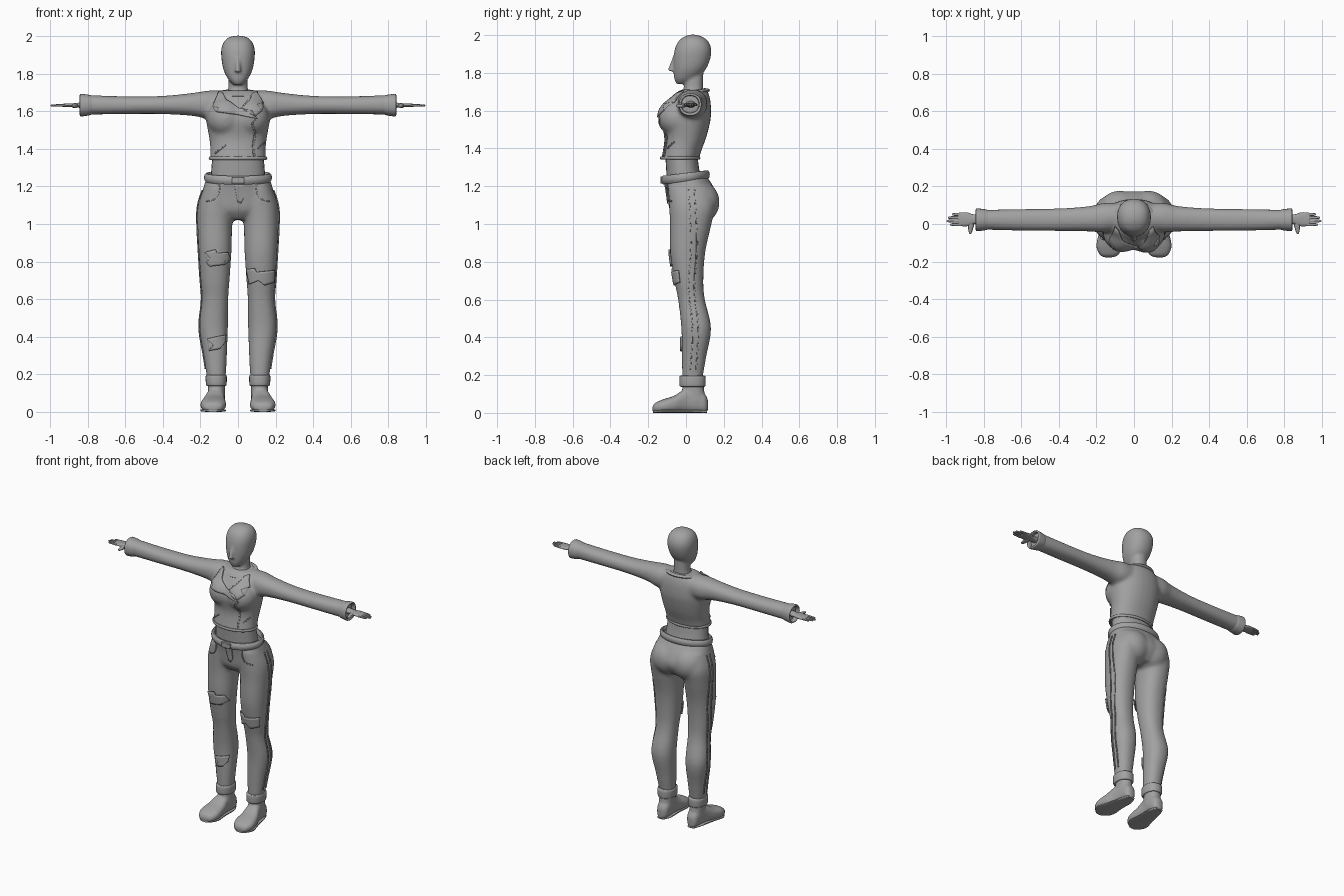
import bpy, bmesh, math
from mathutils import Vector

cube = bpy.data.objects.get("Cube")
if cube:
    bpy.data.objects.remove(cube)

grey = bpy.data.materials.new("mid_grey")
grey.use_nodes = True
COLOR = (0.36, 0.36, 0.36, 1)
grey.diffuse_color = COLOR
grey.node_tree.nodes["Principled BSDF"].inputs["Base Color"].default_value = COLOR


def finish(name, bm, voxel=0, smooth=0):
    """Turn a bmesh into an object; voxel size fuses overlapping volumes."""
    bmesh.ops.recalc_face_normals(bm, faces=bm.faces)
    me = bpy.data.meshes.new(name)
    bm.to_mesh(me)
    bm.free()
    me.materials.append(grey)
    ob = bpy.data.objects.new(name, me)
    bpy.context.collection.objects.link(ob)
    bpy.ops.object.select_all(action='DESELECT')
    ob.select_set(True)
    bpy.context.view_layer.objects.active = ob
    bpy.ops.object.shade_smooth_by_angle(angle=math.radians(40))
    if voxel:
        mod = ob.modifiers.new("fuse", 'REMESH')
        mod.mode, mod.voxel_size, mod.use_smooth_shade = 'VOXEL', voxel, True
        soft = ob.modifiers.new("soften", 'SMOOTH')
        soft.factor, soft.iterations = 0.5, smooth
    return ob


def catmull(rows, steps):
    out = []
    for i in range(len(rows) - 1):
        p = [rows[max(0, min(len(rows) - 1, i + k))] for k in (-1, 0, 1, 2)]
        for s in range(steps):
            t = s / steps
            out.append([0.5 * (2 * b + (c - a) * t + (2*a - 5*b + 4*c - d) * t*t
                               + (3*b - a - 3*c + d) * t**3) for a, b, c, d in zip(*p)])
    return out + [list(rows[-1])]


def loft(bm, axis, rows, steps=4, n=28, power=0.9, caps=True):
    """Rows are (station, a_min, a_max, b_min, b_max) across the given axis."""
    rings = []
    for t, a0, a1, b0, b1 in catmull(rows, steps):
        ring = []
        for k in range(n):
            c, s = math.cos(math.tau * k / n), math.sin(math.tau * k / n)
            a = (a0 + a1) / 2 + (a1 - a0) / 2 * math.copysign(abs(c) ** power, c)
            b = (b0 + b1) / 2 + (b1 - b0) / 2 * math.copysign(abs(s) ** power, s)
            ring.append(bm.verts.new({'x': (t, a, b), 'y': (a, t, b), 'z': (a, b, t)}[axis]))
        rings.append(ring)
    for r, q in zip(rings, rings[1:]):
        for k in range(n):
            bm.faces.new((r[k], r[k - 1], q[k - 1], q[k]))
    if caps:
        bm.faces.new(rings[0])
        bm.faces.new(rings[-1])


def ball(bm, centre, size):
    made = bmesh.ops.create_uvsphere(bm, u_segments=24, v_segments=16, radius=1)
    for v in made['verts']:
        v.co = Vector(centre) + Vector([c * s for c, s in zip(v.co, size)])


def centred(rows):
    return [(z, -w, w, f, b) for z, w, f, b in rows]


def mirror_x(bm):
    geom = bm.verts[:] + bm.edges[:] + bm.faces[:]
    for v in bmesh.ops.duplicate(bm, geom=geom)['geom']:
        if isinstance(v, bmesh.types.BMVert):
            v.co.x *= -1


# Head with nose, and neck with upper chest
bm = bmesh.new()
loft(bm, 'z', centred([(1.742, .025, -.05, .02), (1.77, .052, -.062, .06), (1.82, .077, -.066, .105),
                       (1.88, .088, -.066, .13), (1.93, .089, -.058, .133), (1.97, .075, -.038, .115),
                       (1.992, .05, -.008, .085), (2.002, .015, .02, .05)]))
loft(bm, 'z', centred([(1.81, .018, -.096, -.03), (1.83, .015, -.092, -.03), (1.89, .009, -.068, -.03)]))
loft(bm, 'z', centred([(1.62, .08, -.04, .09), (1.68, .07, -.035, .095), (1.72, .052, -.012, .09),
                       (1.81, .05, -.01, .092)]))
finish("head_and_neck", bm, .007, 6)

# Fitted jacket: torso, bust and sleeves fused into one
bm = bmesh.new()
for side in (-1, 1):
    ball(bm, (side * .066, -.045, 1.562), (.1, .1, .1))
    loft(bm, 'x', [(side * x, f, b, lo, hi) for x, f, b, lo, hi in
                   [(.08, -.03, .11, 1.57, 1.71), (.16, -.045, .112, 1.56, 1.71),
                    (.24, -.04, .095, 1.575, 1.698), (.4, -.037, .083, 1.585, 1.682),
                    (.6, -.036, .08, 1.585, 1.68), (.82, -.03, .075, 1.582, 1.687)]])
loft(bm, 'z', centred([(1.345, .15, -.132, .07), (1.39, .147, -.122, .082), (1.46, .154, -.115, .108),
                       (1.55, .17, -.133, .13), (1.6, .168, -.12, .133), (1.65, .155, -.09, .13),
                       (1.69, .13, -.058, .12), (1.712, .09, -.025, .108)]))
jacket = finish("jacket", bm, .009, 14)

# Bare waist between jacket and trousers
bm = bmesh.new()
loft(bm, 'z', centred([(1.2, .15, -.1, .09), (1.29, .142, -.105, .07), (1.37, .136, -.11, .06)]))
finish("waist", bm)

# Trousers: legs, pelvis and seat fused into one
bm = bmesh.new()
for side in (-1, 1):
    rows = [(.17, .115, .049, -.02, .085), (.3, .121, .062, -.022, .108), (.45, .13, .076, -.025, .133),
            (.6, .122, .07, -.042, .1), (.7, .122, .077, -.062, .092), (.85, .122, .087, -.084, .102),
            (1.0, .123, .093, -.085, .135), (1.1, .115, .098, -.09, .155), (1.2, .1, .08, -.095, .13)]
    loft(bm, 'z', [(z, side * c - r, side * c + r, f, b) for z, c, r, f, b in rows])
    ball(bm, (side * .075, .07, 1.115), (.115, .108, .115))
loft(bm, 'z', centred([(1.025, .08, -.05, .125), (1.07, .17, -.085, .16), (1.12, .195, -.095, .175),
                       (1.18, .188, -.103, .155), (1.25, .168, -.118, .113)]))
trousers = finish("trousers", bm, .009, 12)


def band(name, stations, tilt=0, segments=56):
    """Closed band: a profile of (radius offset, z) swept around an oval."""
    w, f, b, profile = stations
    bm = bmesh.new()
    rings = []
    for k in range(segments):
        c, s = math.cos(math.tau * k / segments), math.sin(math.tau * k / segments)
        rings.append([bm.verts.new(((w + o) * c, (f + b) / 2 + ((b - f) / 2 + o) * s, z + tilt * s))
                      for o, z in profile])
    m = len(profile)
    for k in range(segments):
        for j in range(m):
            bm.faces.new((rings[k - 1][j - 1], rings[k][j - 1], rings[k][j], rings[k - 1][j]))
    return finish(name, bm)


def round_profile(r, h, z):
    return [(r * math.cos(math.tau * i / 10), z + h * math.sin(math.tau * i / 10)) for i in range(10)]


# Belt, jacket hem, neckline and flat collar
band("belt", (.167, -.118, .112, round_profile(.014, .024, 1.247)), .014)
band("jacket_hem", (.15, -.132, .07, round_profile(.006, .009, 1.35)))
band("neckline", (.072, -.055, .1, round_profile(.01, .01, 1.688)), .022)
band("collar", (.1, -.055, .112, round_profile(.014, .01, 1.694)), .014)

# Belt buckle
bm = bmesh.new()
bmesh.ops.create_cube(bm, size=1)
for v in bm.verts:
    v.co = (v.co.x * .07, v.co.y * .012 - .13, v.co.z * .036 + 1.233)
bmesh.ops.bevel(bm, geom=bm.edges[:], offset=.003, segments=1, affect='EDGES')
finish("belt_buckle", bm)

# Open, flaring sleeve cuffs
bm = bmesh.new()
loft(bm, 'x', [(.775, -.028, .073, 1.585, 1.683), (.79, -.033, .078, 1.579, 1.687),
               (.825, -.037, .082, 1.573, 1.692), (.84, -.036, .081, 1.574, 1.691),
               (.838, -.026, .071, 1.585, 1.681), (.8, -.022, .067, 1.589, 1.677)], caps=False)
mirror_x(bm)
finish("sleeve_cuffs", bm)

# Hands: palm, four fingers and a thumb
bm = bmesh.new()
loft(bm, 'x', [(.8, .0, .05, 1.615, 1.655), (.85, .0, .05, 1.619, 1.645), (.89, -.012, .062, 1.622, 1.642),
               (.93, -.01, .06, 1.623, 1.64), (.938, -.004, .055, 1.626, 1.637)], n=16)
for y, tip in ((-.003, .98), (.016, .997), (.034, .99), (.051, .97)):
    loft(bm, 'x', [(.92, y - .009, y + .009, 1.624, 1.639), (tip - .012, y - .007, y + .007, 1.625, 1.637),
                   (tip, y - .003, y + .003, 1.628, 1.634)], n=10)
loft(bm, 'y', [(-.052, .868, .876, 1.622, 1.63), (-.042, .862, .88, 1.617, 1.634),
               (-.01, .852, .885, 1.617, 1.639), (.02, .845, .89, 1.622, 1.64)], n=10)
mirror_x(bm)
finish("hands", bm)

# Boots: foot and ankle shaft fused, with sole and ankle cuff
bm = bmesh.new()
loft(bm, 'y', [(-.178, .115, .155, .008, .03), (-.165, .083, .182, .002, .052), (-.12, .064, .2, 0, .072),
               (-.06, .066, .19, .0, .092), (.0, .072, .168, .0, .13), (.06, .07, .158, .0, .13),
               (.1, .078, .15, .0, .1), (.116, .1, .13, .01, .07)], power=.78)
loft(bm, 'z', [(.06, .068, .162, -.04, .108), (.12, .07, .16, -.02, .096), (.19, .068, .162, -.02, .092)])
mirror_x(bm)
finish("boots", bm, .007, 4)
bm = bmesh.new()
loft(bm, 'y', [(-.176, .11, .16, 0, .014), (-.15, .078, .188, 0, .016), (-.11, .064, .2, 0, .016),
               (-.03, .07, .178, 0, .016), (.06, .07, .158, 0, .016), (.11, .09, .14, 0, .016)], power=.6)
mirror_x(bm)
finish("boot_soles", bm)
bm = bmesh.new()
loft(bm, 'z', [(.138, .068, .162, -.026, .095), (.145, .061, .17, -.034, .103),
               (.19, .06, .172, -.035, .104), (.197, .068, .164, -.028, .096)])
mirror_x(bm)
finish("boot_cuffs", bm)


def plate(name, outlines, target, side=0, lift=.004):
    """Thin plates wrapped on the target from the front, or from a side (+1/-1)."""
    bm = bmesh.new()
    for pts in outlines:
        bm.faces.new([bm.verts.new((side * .5, a, z) if side else (a, -.5, z)) for a, z in pts])
    bmesh.ops.triangulate(bm, faces=bm.faces[:])
    bmesh.ops.subdivide_edges(bm, edges=bm.edges[:], cuts=5, use_grid_fill=True)
    ob = finish(name, bm)
    wrap = ob.modifiers.new("wrap", 'SHRINKWRAP')
    wrap.target, wrap.wrap_method, wrap.wrap_mode = target, 'PROJECT', 'ABOVE_SURFACE'
    wrap.use_project_x, wrap.use_project_y = bool(side), not side
    wrap.use_positive_direction, wrap.use_negative_direction = side <= 0, side > 0
    wrap.offset = lift
    thick = ob.modifiers.new("thickness", 'SOLIDIFY')
    thick.thickness, thick.offset = lift * 1.4, 0


def strip(path, w=.003):
    """Quads of a ribbon along a smoothed path."""
    path = [Vector(p) for p in catmull(path, 3)]
    sides = []
    for i, p in enumerate(path):
        d = (path[min(i + 1, len(path) - 1)] - path[max(i - 1, 0)]).normalized() * w
        sides.append((p + Vector((-d.y, d.x)), p - Vector((-d.y, d.x))))
    return [(a, b, d, c) for (a, b), (c, d) in zip(sides, sides[1:])]


# Lapels, slanted front opening and pocket welts of the jacket
plate("right_lapel", [[(-.1, 1.7), (-.13, 1.62), (-.1, 1.615), (-.11, 1.595), (0, 1.58), (.1, 1.56),
                       (.075, 1.6), (0, 1.615), (-.06, 1.655), (-.08, 1.695)]], jacket, lift=.006)
plate("left_lapel", [[(.08, 1.695), (.1, 1.7), (.13, 1.64), (.1, 1.63), (.125, 1.6), (.09, 1.57),
                      (.02, 1.61), (.06, 1.65)]], jacket, lift=.006)
plate("jacket_opening", strip([(.1, 1.56), (.075, 1.53), (.09, 1.49), (.08, 1.42), (.085, 1.36)], .005), jacket)
plate("jacket_pockets", strip([(-.12, 1.375), (-.065, 1.42)]) + strip([(.105, 1.4), (.135, 1.435)]), jacket)

# Trouser pockets, outer seams and fly
for side, word in ((-1, "right"), (1, "left")):
    plate(word + "_pocket", strip([(side * a, z) for a, z in
          [(.095, 1.21), (.1, 1.17), (.12, 1.135), (.165, 1.12)]]), trousers, lift=.004)
    for y in (.015, .045):
        plate(word + "_seam", strip([(y, 1.18), (y + .012, .9), (y - .002, .66), (y + .02, .45),
                                     (y + .008, .23)], .003), trousers, side, .004)
plate("fly", [[(-.02, 1.215), (.03, 1.215), (.03, 1.14), (.015, 1.11), (-.003, 1.12)]], trousers, lift=.004)

# Torn knee and shin patches
plate("right_knee_patch", [[(-.175, .85), (-.12, .865), (-.11, .845), (-.06, .85), (-.045, .81), (-.08, .805),
                            (-.075, .785), (-.15, .775), (-.165, .8), (-.14, .815)]], trousers, lift=.006)
plate("left_knee_patch", [[(.05, .76), (.09, .765), (.1, .745), (.15, .75), (.19, .755), (.185, .69),
                           (.14, .675), (.11, .7), (.065, .68)]], trousers, lift=.006)
plate("right_shin_patch", [[(-.16, .39), (-.12, .4), (-.07, .41), (-.075, .37), (-.1, .335),
                            (-.15, .325), (-.13, .355)]], trousers, lift=.006)
